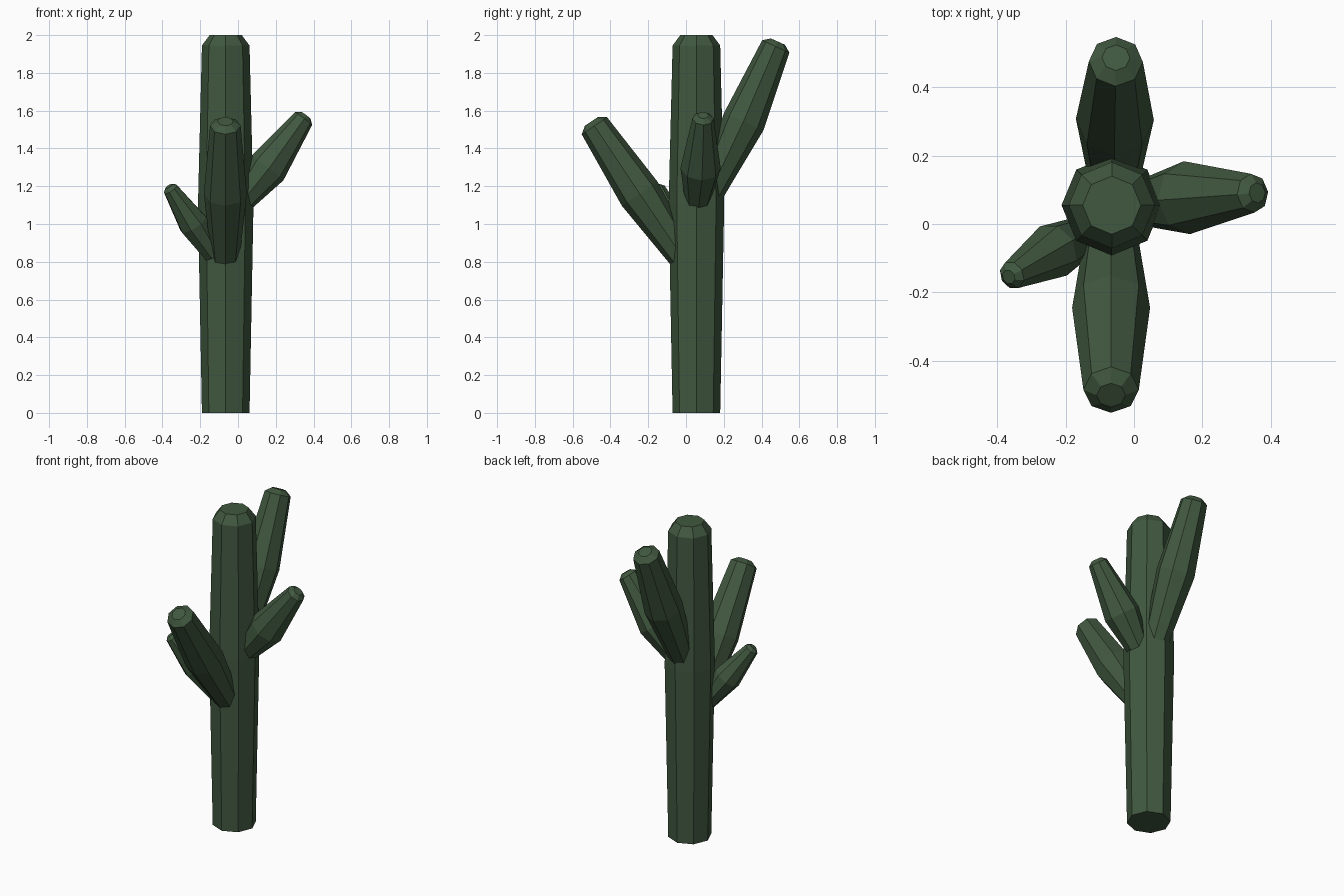
import bpy, bmesh, math
from mathutils import Vector

if "Cube" in bpy.data.objects:
    bpy.data.objects.remove(bpy.data.objects["Cube"])

SIDES = 8
green = bpy.data.materials.new("cactus green")
green.diffuse_color = (0.052, 0.098, 0.05, 1)
green.use_nodes = True
green.node_tree.nodes["Principled BSDF"].inputs["Base Color"].default_value = green.diffuse_color


def stem(name, rings):
    """Closed eight-sided stem through rings of (centre, radius), square to its axis."""
    rings = [(Vector(c), r) for c, r in rings]
    axis = (rings[-1][0] - rings[0][0]).normalized()
    out = Vector((axis.x, axis.y, 0))
    if out.length < 0.01:
        out = Vector((0, -1, 0))
    side = axis.cross(out).normalized()
    up = side.cross(axis).normalized()
    bm = bmesh.new()
    loops = []
    for c, r in rings:
        loops.append([bm.verts.new(c + r * (math.cos(a) * up + math.sin(a) * side))
                      for a in (2 * math.pi * i / SIDES for i in range(SIDES))])
    for lo, hi in zip(loops, loops[1:]):
        for i in range(SIDES):
            j = (i + 1) % SIDES
            bm.faces.new((lo[i], lo[j], hi[j], hi[i]))
    bm.faces.new(loops[0][::-1])
    bm.faces.new(loops[-1])
    bmesh.ops.recalc_face_normals(bm, faces=bm.faces)
    me = bpy.data.meshes.new(name)
    bm.to_mesh(me)
    bm.free()
    me.materials.append(green)
    ob = bpy.data.objects.new(name, me)
    bpy.context.collection.objects.link(ob)


def arm(name, base, mid, tip, radii, cap):
    """Branch: narrow base, swollen middle, narrower tip with a chamfered cap."""
    d = (Vector(tip) - Vector(base)).normalized()
    end = Vector(tip) + d * cap
    stem(name, [(base, radii[0]), (mid, radii[1]), (tip, radii[2]), (end, radii[2] * 0.52)])


# trunk, slightly swollen halfway, chamfered top
X, Y = -0.065, 0.055
stem("trunk", [((X, Y, 0), 0.126), ((X, Y, 1.1), 0.147),
               ((X, Y, 1.945), 0.126), ((X, Y, 2.0), 0.085)])

# four branches
arm("back_arm", (-0.058, 0.128, 1.17), (-0.056, 0.306, 1.543), (-0.053, 0.475, 1.94),
    (0.075, 0.114, 0.079), 0.028)
arm("front_arm", (-0.067, -0.016, 0.822), (-0.067, -0.245, 1.16), (-0.067, -0.485, 1.52),
    (0.075, 0.114, 0.081), 0.028)
arm("right_arm", (0.024, 0.062, 1.127), (0.155, 0.077, 1.295), (0.347, 0.09, 1.558),
    (0.068, 0.107, 0.057), 0.022)
arm("left_arm", (-0.13, -0.025, 0.84), (-0.236, -0.079, 1.0), (-0.357, -0.15, 1.185),
    (0.055, 0.082, 0.042), 0.018)
